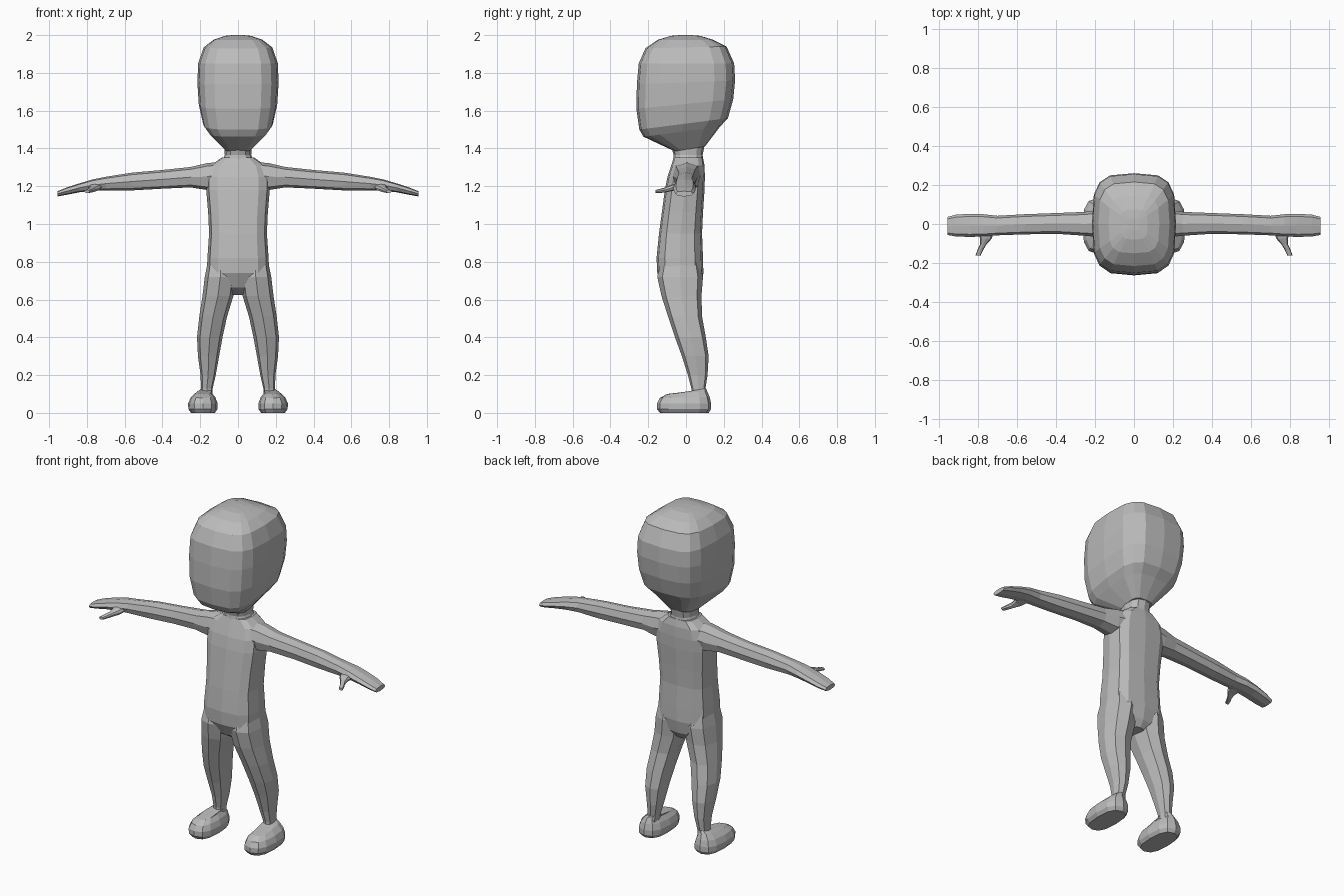
import bpy, bmesh, math
from mathutils import Vector

grey = bpy.data.materials.new("plain grey")
grey.diffuse_color = (0.5, 0.5, 0.5, 1)


def section(a0, a1, b0, b1, c0, c1, sides, power):
    """Rounded-box outline in a/b; c slopes from c0 at b0 to c1 at b1."""
    points = []
    for i in range(sides):
        t = 2 * math.pi * i / sides
        u, v = (math.copysign(abs(f) ** (2 / power), f) if abs(f) > 1e-6 else 0
                for f in (math.cos(t), math.sin(t)))
        points.append(((a0 + a1) / 2 + u * (a1 - a0) / 2,
                       (b0 + b1) / 2 + v * (b1 - b0) / 2,
                       c0 + (c1 - c0) * (v + 1) / 2))
    return points


def loft(name, rings, sides=12, power=3.0, along="z", mirror=False):
    """Skin a row of sections into one closed flat-shaded part."""
    order = {"z": (0, 1, 2), "x": (2, 0, 1), "y": (0, 2, 1)}[along]
    bm = bmesh.new()
    rows = []
    for r in rings:
        r = tuple(r) if len(r) == 6 else tuple(r) + (r[4],)
        rows.append([bm.verts.new(Vector([p[k] for k in order]))
                     for p in section(*r, sides, power)])
    for low, high in zip(rows, rows[1:]):
        for i in range(sides):
            j = (i + 1) % sides
            bm.faces.new((low[i], low[j], high[j], high[i]))
    bm.faces.new(rows[0])
    bm.faces.new(rows[-1])
    bmesh.ops.recalc_face_normals(bm, faces=bm.faces)
    mesh = bpy.data.meshes.new(name)
    bm.to_mesh(mesh)
    bm.free()
    mesh.materials.append(grey)
    obj = bpy.data.objects.new(name, mesh)
    bpy.context.collection.objects.link(obj)
    if mirror:
        mod = obj.modifiers.new("mirror", "MIRROR")
        mod.use_mirror_merge = False
    return obj


def centred(hw, *rest):
    return (-hw, hw) + rest


# Head: boxy rounded block with a jaw that rises toward the back
loft("head", [
    centred(0.07, -0.06, 0.10, 1.385, 1.41),
    centred(0.155, -0.225, 0.18, 1.462, 1.515),
    centred(0.185, -0.247, 0.222, 1.50, 1.56),
    centred(0.208, -0.263, 0.25, 1.61, 1.66),
    centred(0.215, -0.26, 0.26, 1.74, 1.76),
    centred(0.211, -0.25, 0.255, 1.85),
    centred(0.182, -0.215, 0.215, 1.93, 1.94),
    centred(0.13, -0.15, 0.145, 1.975),
    centred(0.07, -0.08, 0.075, 1.996),
    centred(0.03, -0.035, 0.03, 2.0),
], sides=16, power=3.5)

# Neck
loft("neck", [
    centred(0.085, -0.07, 0.092, 1.33),
    centred(0.07, -0.065, 0.088, 1.365),
    centred(0.072, -0.08, 0.098, 1.415),
], sides=12, power=2.4)

# Torso, from crotch to shoulders
loft("torso", [
    centred(0.035, -0.05, 0.055, 0.625),
    centred(0.09, -0.115, 0.08, 0.665),
    centred(0.165, -0.152, 0.092, 0.74),
    centred(0.162, -0.156, 0.09, 0.82),
    centred(0.153, -0.143, 0.085, 0.95),
    centred(0.158, -0.128, 0.09, 1.06),
    centred(0.168, -0.112, 0.098, 1.18),
    centred(0.168, -0.098, 0.1, 1.25),
    centred(0.145, -0.078, 0.098, 1.31),
    centred(0.085, -0.065, 0.09, 1.352),
], sides=12, power=3.2)

# Legs
loft("leg", [
    (0.138, 0.196, 0.03, 0.105, 0.06),
    (0.134, 0.196, 0.028, 0.103, 0.13),
    (0.118, 0.198, 0.01, 0.114, 0.20),
    (0.100, 0.212, -0.022, 0.12, 0.30),
    (0.082, 0.217, -0.058, 0.105, 0.40),
    (0.058, 0.205, -0.095, 0.085, 0.51),
    (0.024, 0.188, -0.13, 0.082, 0.62),
    (0.012, 0.176, -0.152, 0.09, 0.72),
    (0.020, 0.160, -0.135, 0.075, 0.80),
], sides=8, power=2.7, mirror=True)

# Feet: rounded shoe shape, sloping up toward the ankle
loft("foot", [
    (0.122, 0.248, -0.138, 0.12, 0.0),
    (0.109, 0.263, -0.153, 0.133, 0.02),
    (0.108, 0.264, -0.153, 0.133, 0.05),
    (0.120, 0.250, -0.138, 0.125, 0.08, 0.085),
    (0.140, 0.222, -0.10, 0.112, 0.1, 0.115),
    (0.136, 0.200, 0.0, 0.106, 0.112, 0.13),
], sides=12, power=2.6, mirror=True)

# Arms with flattened mitten hands
loft("arm", [
    (-0.075, 0.085, 1.195, 1.33, 0.08),
    (-0.068, 0.075, 1.18, 1.322, 0.165),
    (-0.060, 0.062, 1.194, 1.302, 0.25),
    (-0.050, 0.056, 1.187, 1.286, 0.40),
    (-0.053, 0.050, 1.178, 1.272, 0.56),
    (-0.058, 0.042, 1.178, 1.25, 0.70),
    (-0.064, 0.050, 1.176, 1.236, 0.77),
    (-0.066, 0.052, 1.168, 1.215, 0.84),
    (-0.064, 0.048, 1.154, 1.192, 0.91),
    (-0.056, 0.036, 1.146, 1.174, 0.955),
], sides=8, power=2.7, along="x", mirror=True)

# Thumbs curling forward and outward
loft("thumb", [
    (0.715, 0.800, 1.182, 1.218, -0.03),
    (0.728, 0.788, 1.175, 1.208, -0.075),
    (0.755, 0.788, 1.168, 1.196, -0.105),
    (0.770, 0.800, 1.165, 1.188, -0.130),
    (0.785, 0.812, 1.164, 1.180, -0.162),
], sides=8, power=2.7, along="y", mirror=True)
